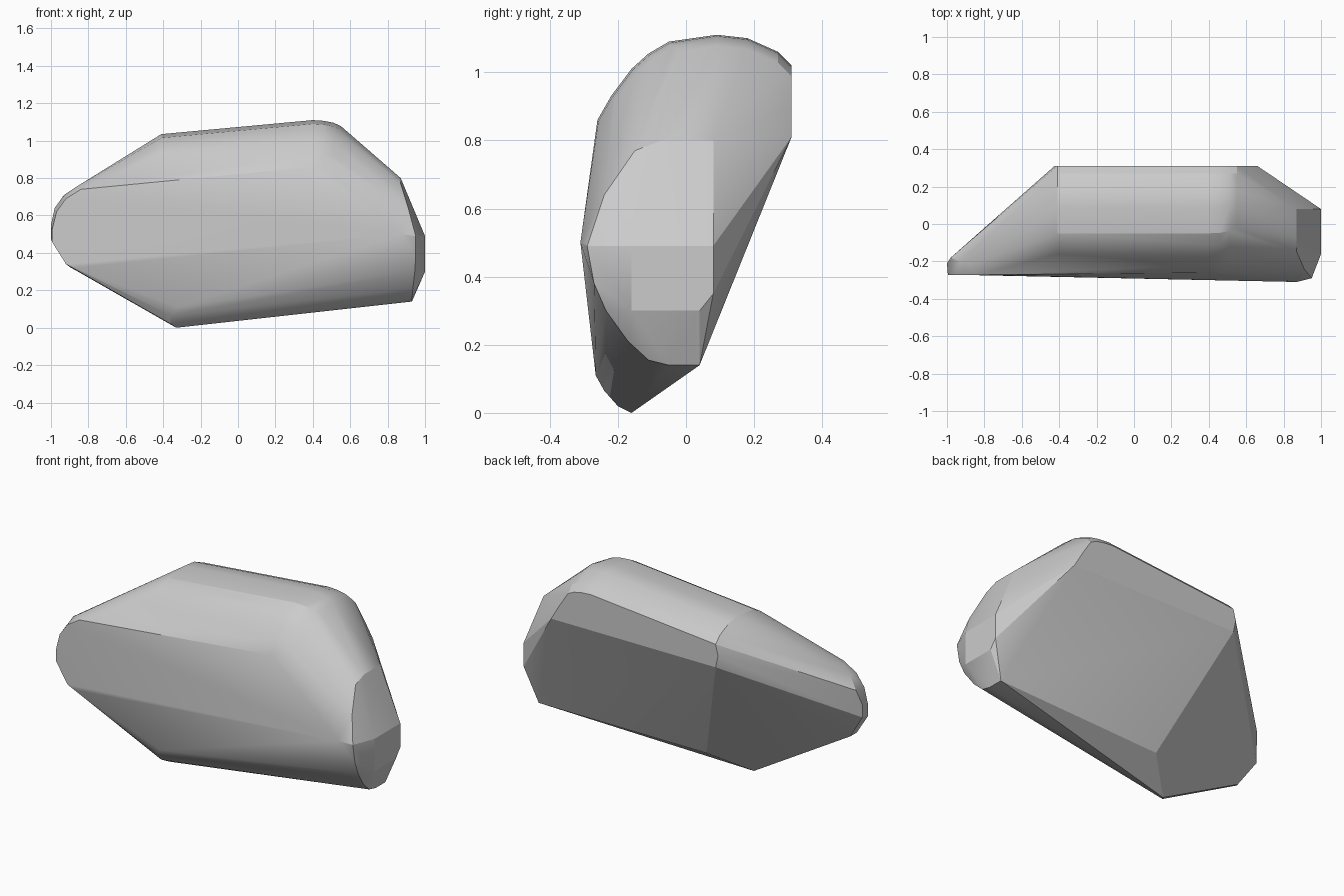
import bpy, bmesh

if "Cube" in bpy.data.objects:
    bpy.data.objects.remove(bpy.data.objects["Cube"])

points = []

# domed top: one (y, z) cross-section swept along x, sloping down to the left
arch = [(.31, 1.02), (.27, 1.06), (.18, 1.10), (.09, 1.11),
        (-.05, 1.09), (-.11, 1.055), (-.16, 1.01), (-.22, .93), (-.26, .86)]
for x, drop, inset in [(-.41, .075, 0), (.40, 0, 0), (.46, .004, .003), (.51, .014, .012), (.55, .032, .03)]:
    for y, z in arch:
        points.append((x, min(y + (inset if y < 0 else 0), .31), z - drop))

# rear upper plate with rounded corners
points += [(x, .31, z) for x, z in
           [(.66, .81), (.61, .895), (.555, .975), (-.41, .81), (-.425, .88)]]

# blunt left nose: front and back outlines
points += [(x, -.272, z) for x, z in
           [(-.84, .74), (-.92, .69), (-.97, .62), (-.995, .52), (-.995, .46), (-.92, .34), (-.87, .32)]]
points += [(x, y, z) for x, y, z in
           [(-.87, -.22, .75), (-.93, -.20, .71), (-.98, -.18, .64), (-1, -.21, .55), (-1, -.21, .475), (-.90, -.24, .325)]]

# rounded lower keel
points += [(-.33, -.16, 0), (-.36, -.20, .02), (-.36, -.24, .065), (-.32, -.265, .11), (-.14, .01, .12)]

# right end cap
points += [(1, .08, .49), (1, -.16, .49), (1, -.16, .30), (1, .04, .30), (1, .08, .35),
           (.87, .08, .80), (.87, -.07, .80), (.87, -.15, .77), (.91, -.24, .64),
           (.95, -.29, .49), (.87, -.31, .50)]

# lower right rim
points += [(x, y, z) for x, y, z in
           [(.93, .04, .14), (.93, -.05, .14), (.93, -.11, .155), (.935, -.17, .21),
            (.945, -.235, .30), (.95, -.27, .38)]]

# wrap the sections in a convex skin
bm = bmesh.new()
for p in points:
    bm.verts.new(p)
hull = bmesh.ops.convex_hull(bm, input=bm.verts[:])
bmesh.ops.delete(bm, geom=[v for v in bm.verts if not v.link_faces], context='VERTS')
bmesh.ops.dissolve_limit(bm, angle_limit=.02, verts=bm.verts[:], edges=bm.edges[:])
bmesh.ops.recalc_face_normals(bm, faces=bm.faces[:])

mesh = bpy.data.meshes.new("rock_body")
bm.to_mesh(mesh)
bm.free()
body = bpy.data.objects.new("rock_body", mesh)
bpy.context.collection.objects.link(body)
bpy.context.view_layer.objects.active = body
body.select_set(True)
bpy.ops.object.shade_smooth_by_angle(angle=.35)
